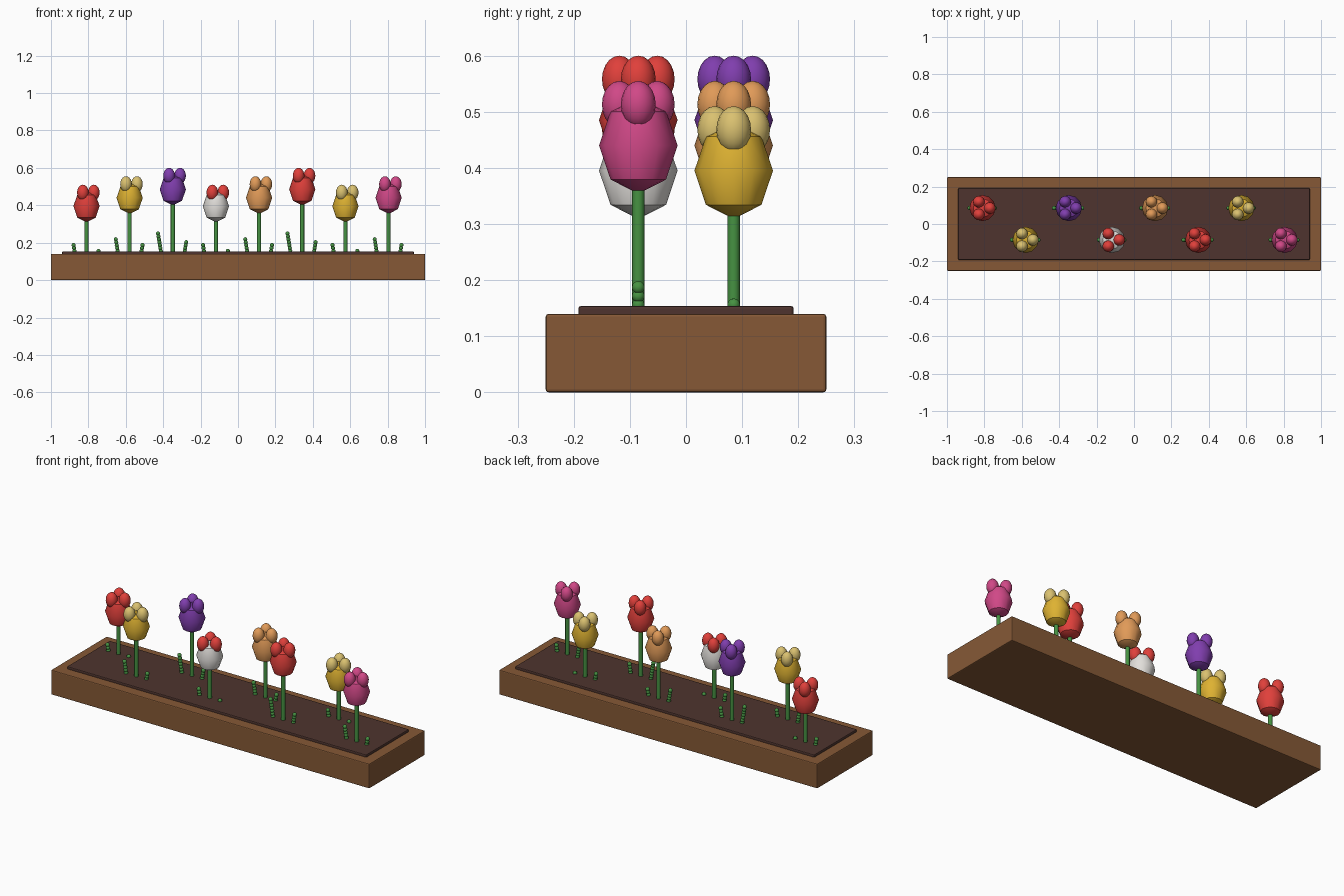
import bpy, bmesh, math
from mathutils import Matrix, Vector

if "Cube" in bpy.data.objects:
    bpy.data.objects.remove(bpy.data.objects["Cube"], do_unlink=True)


def material(name, rgb):
    lin = [(c / 255 / 12.92) if c < 11 else ((c / 255 + 0.055) / 1.055) ** 2.4 for c in rgb]
    mat = bpy.data.materials.new(name)
    mat.use_nodes = True
    mat.diffuse_color = (*lin, 1)
    bsdf = mat.node_tree.nodes["Principled BSDF"]
    bsdf.inputs["Base Color"].default_value = (*lin, 1)
    bsdf.inputs["Roughness"].default_value = 0.7
    return mat


WOOD = material("wood brown", (134, 89, 54))
SOIL = material("dark soil", (78, 52, 46))
GREEN = material("stem green", (70, 146, 66))
RED = material("tulip red", (224, 64, 59))
YELLOW = material("tulip yellow", (222, 178, 50))
CREAM = material("pale yellow", (218, 193, 112))
PURPLE = material("tulip purple", (128, 62, 174))
WHITE = material("tulip white", (226, 223, 219))
ORANGE = material("tulip orange", (224, 154, 88))
PINK = material("tulip pink", (208, 72, 135))


def finish(name, bm, mat, angle=None):
    mesh = bpy.data.meshes.new(name)
    bm.to_mesh(mesh)
    bm.free()
    mesh.materials.append(mat)
    obj = bpy.data.objects.new(name, mesh)
    bpy.context.collection.objects.link(obj)
    if angle:
        bpy.ops.object.select_all(action="DESELECT")
        obj.select_set(True)
        bpy.context.view_layer.objects.active = obj
        bpy.ops.object.shade_smooth_by_angle(angle=math.radians(angle))
    return obj


def box(name, half_x, half_y, z0, z1, mat):
    bm = bmesh.new()
    size = Matrix.Diagonal((2 * half_x, 2 * half_y, z1 - z0, 1))
    bmesh.ops.create_cube(bm, size=1, matrix=Matrix.Translation((0, 0, (z0 + z1) / 2)) @ size)
    obj = finish(name, bm, mat)
    bevel = obj.modifiers.new("soft edges", "BEVEL")
    bevel.width = 0.005
    bevel.segments = 2


def ellipsoid(bm, centre, r, rz, segments, rings):
    bmesh.ops.create_uvsphere(bm, u_segments=segments, v_segments=rings, radius=1,
                              matrix=Matrix.Translation(centre) @ Matrix.Diagonal((r, r, rz, 1)))


def leaf(name, x, y, side, count):
    # Row of beads leaning away from the stem
    bm = bmesh.new()
    for k in range(count):
        centre = Vector((x + side * (0.064 + 0.0025 * k), y, 0.156 + 0.0155 * k))
        ellipsoid(bm, centre, 0.0115, 0.0115, 10, 6)
    finish(name, bm, GREEN, 60)


def tulip(number, x, y, level, cup, tips):
    top = 0.51 + 0.045 * level
    middle = top - 0.115
    tag = f"_{number}"

    # Stem
    bm = bmesh.new()
    length = middle - 0.06 - 0.14
    bmesh.ops.create_cone(bm, cap_ends=True, segments=12, radius1=0.011, radius2=0.011,
                          depth=length, matrix=Matrix.Translation((x, y, 0.14 + length / 2)))
    finish("stem" + tag, bm, GREEN, 40)

    # Faceted cup
    bm = bmesh.new()
    ellipsoid(bm, (x, y, middle), 0.07, 0.086, 12, 4)
    finish("flower_cup" + tag, bm, cup, 42)

    # Three petal tips
    bm = bmesh.new()
    for k in range(3):
        a = math.tau * k / 3
        centre = (x + 0.039 * math.cos(a), y + 0.039 * math.sin(a), top - 0.042)
        ellipsoid(bm, centre, 0.031, 0.042, 16, 10)
    finish("petal_tips" + tag, bm, tips, 60)

    # Leaves on both sides
    leaf("right_leaf" + tag, x, y, -1, (3, 5, 7)[level])
    leaf("left_leaf" + tag, x, y, 1, (1, 3, 4)[level])


# Planter and soil
box("planter_box", 1.0, 0.25, 0, 0.14, WOOD)
box("soil_bed", 0.94, 0.192, 0.10, 0.154, SOIL)

# Two staggered rows of tulips
colours = [(RED, RED), (YELLOW, CREAM), (PURPLE, PURPLE), (WHITE, RED),
           (ORANGE, ORANGE), (RED, RED), (YELLOW, CREAM), (PINK, PINK)]
for i, (cup, tips) in enumerate(colours):
    tulip(i + 1, -0.81 + 0.2307 * i, 0.085 if i % 2 == 0 else -0.085, i % 3, cup, tips)
